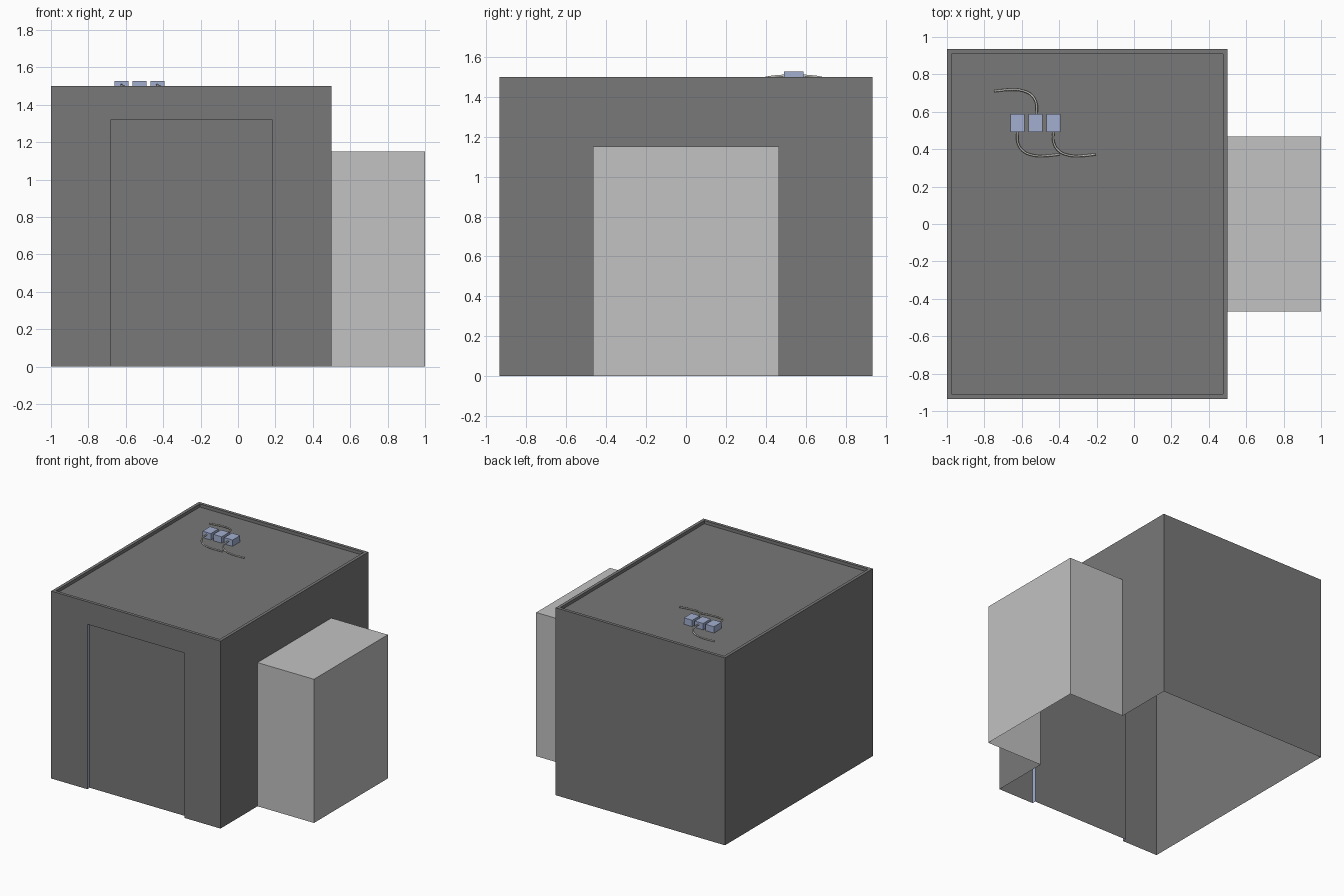
import bpy, bmesh

if "Cube" in bpy.data.objects:
    bpy.data.objects.remove(bpy.data.objects["Cube"])

def material(name, rgb):
    m = bpy.data.materials.new(name)
    m.diffuse_color = (*rgb, 1)
    m.use_nodes = True
    m.node_tree.nodes["Principled BSDF"].inputs["Base Color"].default_value = m.diffuse_color
    return m

DARK = material("dark grey", (0.188, 0.188, 0.188))
LIGHT = material("light grey", (0.54, 0.54, 0.54))
BLUE = material("pale blue", (0.36, 0.43, 0.63))
CABLE = material("cable grey", (0.56, 0.55, 0.51))

def mesh_object(name, polys, mats):
    """Build an object from (points, material index) polygons and weld it."""
    bm = bmesh.new()
    for pts, mi in polys:
        f = bm.faces.new([bm.verts.new(p) for p in pts])
        f.material_index = mi
    bmesh.ops.remove_doubles(bm, verts=bm.verts, dist=1e-4)
    bmesh.ops.recalc_face_normals(bm, faces=bm.faces)
    me = bpy.data.meshes.new(name)
    bm.to_mesh(me)
    bm.free()
    for m in mats:
        me.materials.append(m)
    ob = bpy.data.objects.new(name, me)
    bpy.context.collection.objects.link(ob)
    return ob

def arch(a, b, h, c, d, k):
    """Wall outline a..b, height h, with an opening c..d, height k."""
    return [(a, 0), (c, 0), (c, k), (d, k), (d, 0), (b, 0), (b, h), (a, h)]

def strips(outline, p, q):
    """Quads joining p(u) to q(u) along an outline of points."""
    return [[p(u), p(v), q(v), q(u)] for u, v in zip(outline, outline[1:])]

X0, X1, Y, H = -1.0, 0.5, 0.935, 1.5
RIM, ROOF = 0.025, 1.475
DX0, DX1, DH, DD = -0.68, 0.183, 1.32, 0.03
BX, BY, BH = 1.0, 0.467, 1.15

# Main building: hollow shell, open below, doorway recess and raised roof edge
polys = [([(x, -Y, z) for x, z in arch(X0, X1, H, DX0, DX1, DH)], 0),
         ([(X1, y, z) for y, z in arch(-Y, Y, H, -BY, BY, BH)], 0),
         ([(X0, -Y, 0), (X0, -Y, H), (X0, Y, H), (X0, Y, 0)], 0),
         ([(X0, Y, 0), (X0, Y, H), (X1, Y, H), (X1, Y, 0)], 0)]
outer = [(X0, -Y), (X1, -Y), (X1, Y), (X0, Y), (X0, -Y)]
inset = lambda u: (u[0] + (RIM if u[0] < 0 else -RIM), u[1] + (RIM if u[1] < 0 else -RIM))
polys += [(q, 0) for q in strips(outer, lambda u: (*u, H), lambda u: (*inset(u), H))]
polys += [(q, 0) for q in strips(outer, lambda u: (*inset(u), H), lambda u: (*inset(u), ROOF))]
polys.append(([(*inset(u), ROOF) for u in outer[:4]], 0))
door = [(DX0, 0), (DX0, DH), (DX1, DH), (DX1, 0)]
polys += [(q, 1) for q in strips(door, lambda u: (u[0], -Y, u[1]), lambda u: (u[0], -Y + DD, u[1]))]
polys.append(([(x, -Y + DD, z) for x, z in door], 0))
mesh_object("main_building", polys, [DARK, BLUE])

# Side annex, open below and towards the building
frame = [(-BY, 0), (-BY, BH), (BY, BH), (BY, 0)]
polys = [(q, 0) for q in strips(frame, lambda u: (X1, *u), lambda u: (BX, *u))]
polys.append(([(BX, *u) for u in frame], 0))
mesh_object("side_annex", polys, [LIGHT])

# Three small roof units
for i, x in enumerate((-0.622, -0.526, -0.43)):
    bpy.ops.mesh.primitive_cube_add(size=1, location=(x, 0.54, 1.5))
    ob = bpy.context.object
    ob.name = f"roof_unit_{i + 1}"
    ob.scale = (0.074, 0.096, 0.052)
    ob.data.materials.append(BLUE)

# Cables sloping from the units down to the roof
def cable(name, x, y, sx, sy, length):
    path = [(0, -0.01, 1.507), (0.0, 0.055, 1.502), (0.025, 0.1, 1.494),
            (0.075, 0.125, 1.487), (0.14, 0.13, 1.483), (length, 0.122, 1.48)]
    cu = bpy.data.curves.new(name, "CURVE")
    cu.dimensions = "3D"
    cu.bevel_depth = 0.006
    cu.bevel_resolution = 1
    cu.resolution_u = 5
    cu.use_fill_caps = True
    sp = cu.splines.new("BEZIER")
    sp.bezier_points.add(len(path) - 1)
    for bp, (a, b, z) in zip(sp.bezier_points, path):
        bp.co = (x + sx * a, y + sy * b, z)
        bp.handle_left_type = bp.handle_right_type = "AUTO"
    cu.materials.append(CABLE)
    bpy.context.collection.objects.link(bpy.data.objects.new(name, cu))

cable("front_cable_left", -0.622, 0.494, 1, -1, 0.225)
cable("front_cable_right", -0.43, 0.494, 1, -1, 0.225)
cable("back_cable", -0.522, 0.588, -1, 1, 0.225)
